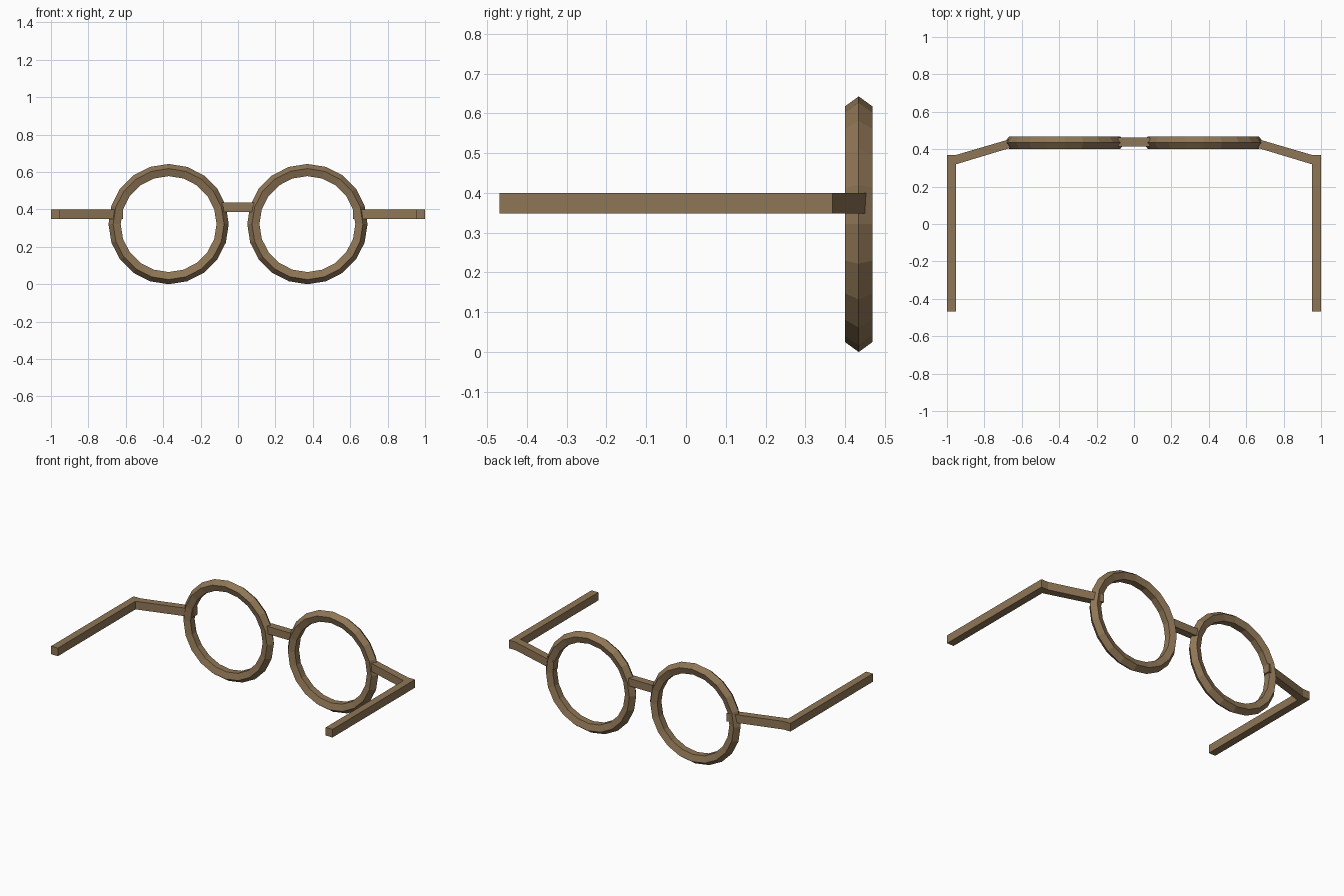
import bpy, bmesh, math

if "Cube" in bpy.data.objects:
    bpy.data.objects.remove(bpy.data.objects["Cube"])

wood = bpy.data.materials.new("brown_frame")
wood.diffuse_color = (0.275, 0.18, 0.092, 1)
wood.use_nodes = True
wood.node_tree.nodes["Principled BSDF"].inputs["Base Color"].default_value = wood.diffuse_color


def prism(name, outline, z0, z1):
    """Extrude a plan (x, y) outline from z0 to z1."""
    bm = bmesh.new()
    face = bm.faces.new([bm.verts.new((x, y, z0)) for x, y in outline])
    top = bmesh.ops.extrude_face_region(bm, geom=[face])["geom"]
    bmesh.ops.translate(bm, vec=(0, 0, z1 - z0),
                        verts=[v for v in top if isinstance(v, bmesh.types.BMVert)])
    bmesh.ops.recalc_face_normals(bm, faces=bm.faces)
    mesh = bpy.data.meshes.new(name)
    bm.to_mesh(mesh)
    bm.free()
    mesh.materials.append(wood)
    obj = bpy.data.objects.new(name, mesh)
    bpy.context.collection.objects.link(obj)
    return obj


for side, s in (("left", -1), ("right", 1)):
    # Lens rim: 20-sided ring with a five-sided section
    bpy.ops.mesh.primitive_torus_add(major_segments=20, minor_segments=5,
                                     major_radius=0.2855, minor_radius=0.036,
                                     location=(s * 0.371, 0.4345, 0.3215),
                                     rotation=(math.pi / 2, 0, 0))
    rim = bpy.context.object
    rim.name = side + "_rim"
    rim.data.materials.append(wood)

    # Temple arm with its slanted hinge piece running into the rim
    arm = [(1.0, -0.469), (1.0, 0.369), (0.952, 0.369), (0.615, 0.468),
           (0.615, 0.421), (0.952, 0.319), (0.952, -0.469)]
    prism(side + "_temple_arm", [(s * x, y) for x, y in arm], 0.348, 0.4)

# Nose bridge
prism("nose_bridge", [(-0.085, 0.414), (0.085, 0.414), (0.085, 0.462), (-0.085, 0.462)],
      0.387, 0.436)
